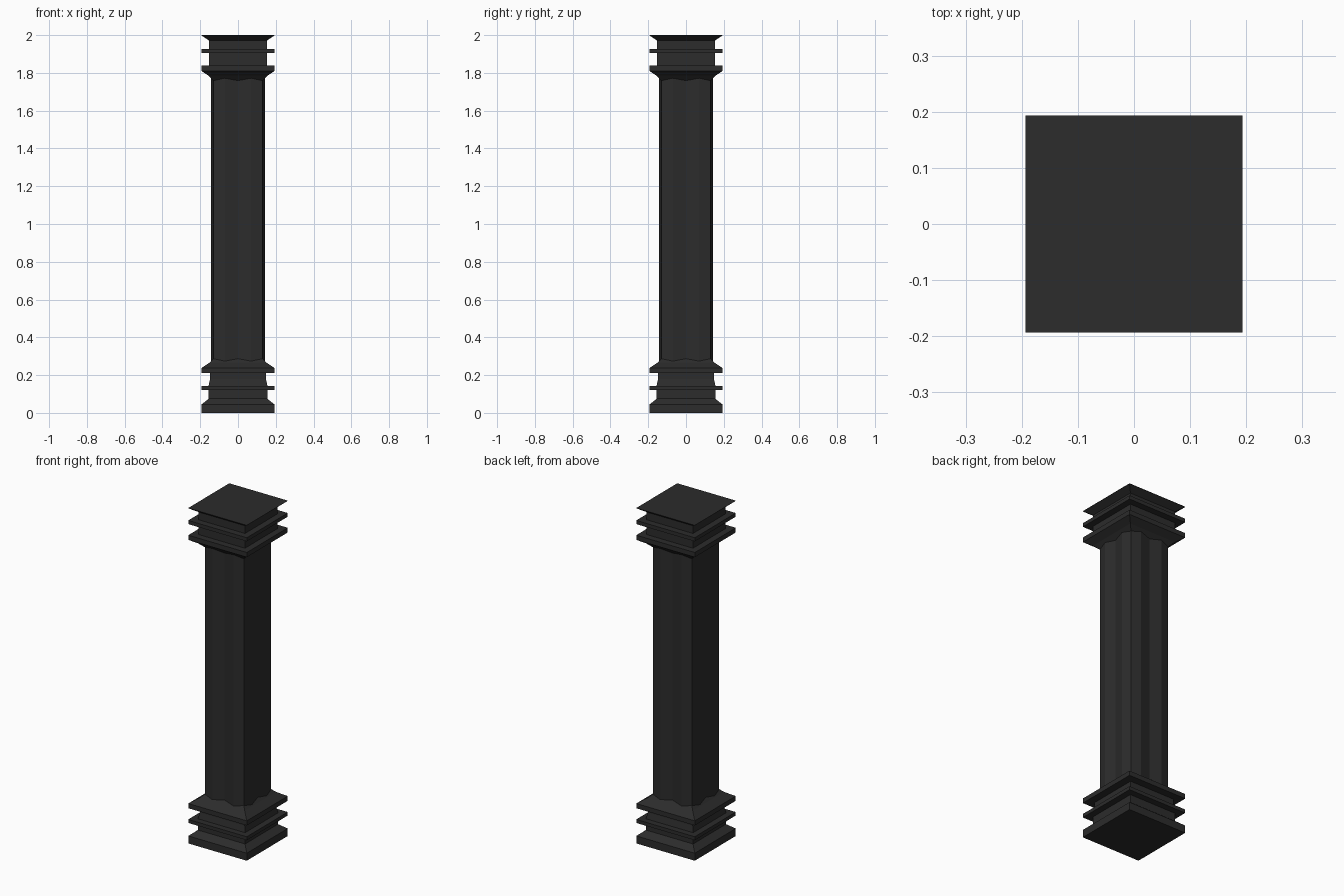
import bpy, bmesh

if "Cube" in bpy.data.objects:
    bpy.data.objects.remove(bpy.data.objects["Cube"])

mat = bpy.data.materials.new("dark_stone")
mat.diffuse_color = (0.025, 0.025, 0.025, 1)
mat.use_nodes = True
mat.node_tree.nodes["Principled BSDF"].inputs["Base Color"].default_value = mat.diffuse_color


def loft(name, rings):
    """Join stacked closed outlines into a capped solid."""
    bm = bmesh.new()
    loops = [[bm.verts.new(p) for p in ring] for ring in rings]
    n = len(loops[0])
    for a, b in zip(loops, loops[1:]):
        for i in range(n):
            j = (i + 1) % n
            bm.faces.new((a[i], a[j], b[j], b[i]))
    bm.faces.new(loops[0][::-1])
    bm.faces.new(loops[-1])
    bmesh.ops.recalc_face_normals(bm, faces=bm.faces)
    mesh = bpy.data.meshes.new(name)
    bm.to_mesh(mesh)
    bm.free()
    mesh.materials.append(mat)
    obj = bpy.data.objects.new(name, mesh)
    bpy.context.collection.objects.link(obj)
    return obj


def square_moulding(name, profile):
    return loft(name, [[(-r, -r, z), (r, -r, z), (r, r, z), (-r, r, z)]
                       for r, z in profile])


# Shaft: two shallow ridges on each side, with a valley between them
LOW, HIGH, STEP = 0.129, 0.142, 0.07
side = [(-LOW, -LOW), (-STEP, -HIGH), (0, -LOW), (STEP, -HIGH)]
outline = []
for k in range(4):
    outline += side
    side = [(-y, x) for x, y in side]
loft("shaft", [[(x, y, z) for x, y in outline] for z in (0.22, 1.83)])

# Base: plinth, thin fillet and sloped upper moulding
square_moulding("base", [
    (0.193, 0), (0.193, 0.045), (0.155, 0.075), (0.155, 0.122),
    (0.193, 0.122), (0.193, 0.143), (0.156, 0.143), (0.148, 0.18),
    (0.148, 0.21), (0.193, 0.21), (0.193, 0.238), (0.148, 0.268),
    (0.128, 0.288)])

# Capital: sloped lower moulding, thin fillet and flared top
square_moulding("capital", [
    (0.128, 1.758), (0.155, 1.785), (0.193, 1.81), (0.193, 1.838),
    (0.154, 1.838), (0.154, 1.904), (0.193, 1.904), (0.193, 1.926),
    (0.154, 1.926), (0.154, 1.972), (0.193, 1.998), (0.193, 2.0)])
